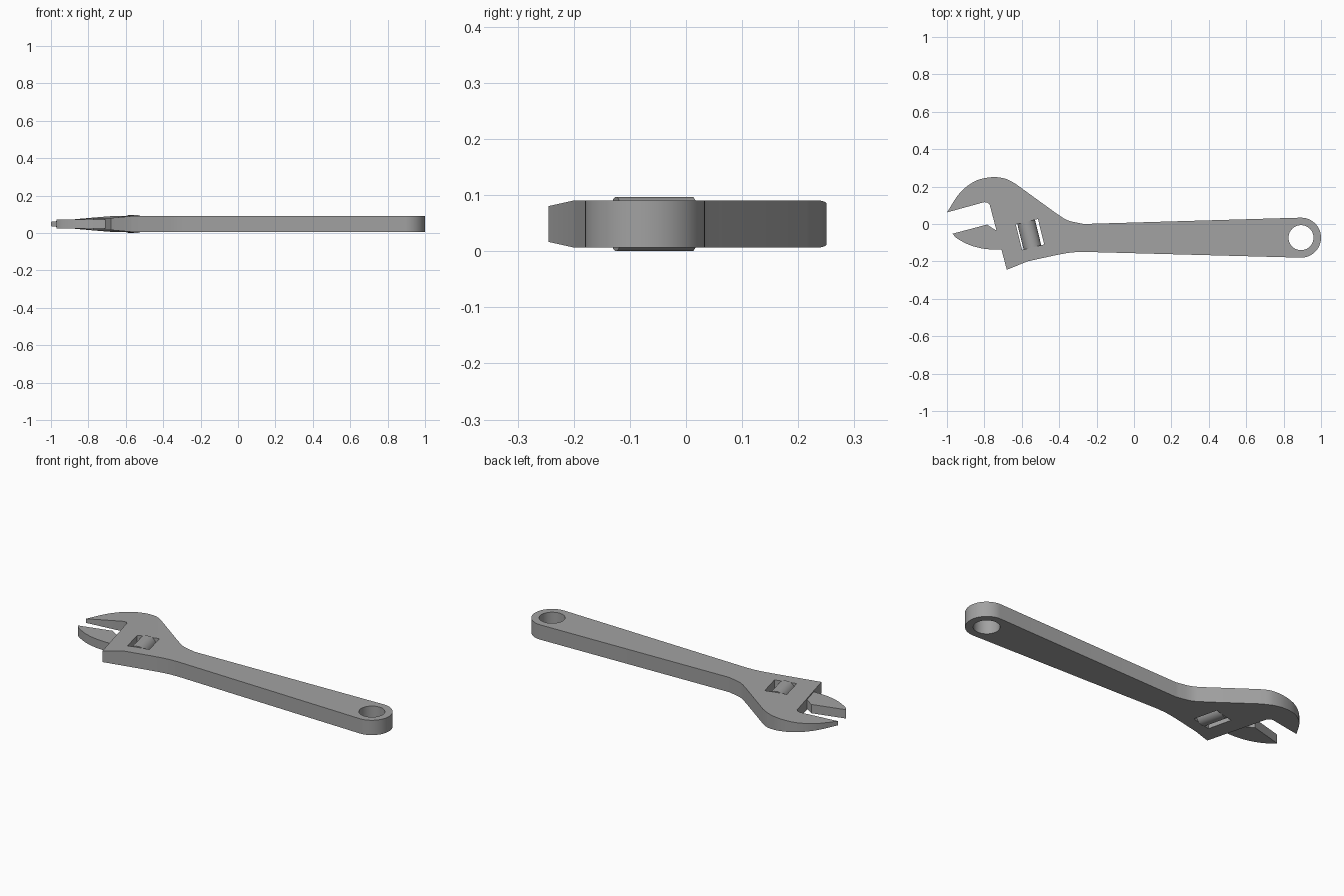
import bpy, bmesh, math
from mathutils import Vector, Matrix

if "Cube" in bpy.data.objects:
    bpy.data.objects.remove(bpy.data.objects["Cube"])

MID_Z = 0.0485
TILT = math.radians(13.8)            # head is turned relative to the handle
AXIS = Vector((-math.cos(TILT), -math.sin(TILT), 0))   # direction the jaws point

steel = bpy.data.materials.new("steel_grey")
steel.diffuse_color = (0.36, 0.36, 0.36, 1)
steel.use_nodes = True
steel.node_tree.nodes["Principled BSDF"].inputs["Base Color"].default_value = steel.diffuse_color


def smooth_path(pts, n=5):
    """Catmull-Rom curve through the points, ends included."""
    p = [Vector(q) for q in pts]
    p = [2 * p[0] - p[1]] + p + [2 * p[-1] - p[-2]]
    out = []
    for i in range(1, len(p) - 2):
        a, b, c, d = p[i - 1:i + 3]
        for k in range(n):
            t = k / n
            out.append(0.5 * (2 * b + (c - a) * t + (2 * a - 5 * b + 4 * c - d) * t**2
                              + (3 * b - a - 3 * c + d) * t**3))
    return out + [p[-2]]


def finish(bm, name):
    bmesh.ops.recalc_face_normals(bm, faces=bm.faces)
    me = bpy.data.meshes.new(name)
    bm.to_mesh(me)
    bm.free()
    ob = bpy.data.objects.new(name, me)
    bpy.context.collection.objects.link(ob)
    me.materials.append(steel)
    return ob


def slab(outline, half):
    """Flat plate with the given outline, centred on MID_Z."""
    bm = bmesh.new()
    face = bm.faces.new([bm.verts.new((p[0], p[1], MID_Z - half)) for p in outline])
    ext = bmesh.ops.extrude_face_region(bm, geom=[face])
    for v in ext["geom"]:
        if isinstance(v, bmesh.types.BMVert):
            v.co.z += 2 * half
    return bm


def cut(ob, cutter):
    cutter.hide_render = True
    m = ob.modifiers.new("cut", 'BOOLEAN')
    m.operation, m.solver, m.object = 'DIFFERENCE', 'EXACT', cutter
    bpy.context.view_layer.objects.active = ob
    bpy.ops.object.modifier_apply(modifier=m.name)
    bpy.data.objects.remove(cutter)


def shade(ob):
    bpy.ops.object.select_all(action='DESELECT')
    ob.select_set(True)
    bpy.context.view_layer.objects.active = ob
    bpy.ops.object.shade_smooth_by_angle(angle=math.radians(30))


# Body: fixed jaw, neck and handle in one outline
END, R = Vector((0.893, -0.073)), 0.107
outline = smooth_path([(-1.0, 0.062), (-0.932, 0.165), (-0.852, 0.228), (-0.765, 0.25),
                       (-0.69, 0.243), (-0.635, 0.216)])
outline += smooth_path([(-0.42, 0.06), (-0.355, 0.02), (-0.27, 0.0)])
outline += [END + R * Vector((math.cos(a), math.sin(a)))
            for a in (math.radians(90 - 180 * i / 24) for i in range(25))]
outline += smooth_path([(-0.27, -0.149), (-0.34, -0.153), (-0.42, -0.167)], 3)
outline += [(-0.57, -0.2), (-0.68, -0.245), (-0.772, 0.105), (-0.783, 0.114), (-0.8, 0.117)]
HALF, START = 0.042, 0.6
bm = slab(outline, HALF)
# thin the head towards the jaw tip
bmesh.ops.bisect_plane(bm, geom=bm.verts[:] + bm.edges[:] + bm.faces[:],
                       plane_co=AXIS * START, plane_no=AXIS)
for v in bm.verts:
    d = max(0, v.co.dot(AXIS) - START)
    v.co.z += math.copysign(0.085 * d, MID_Z - v.co.z)
body = finish(bm, "body_with_fixed_jaw")

# Hanging hole
bm = bmesh.new()
bmesh.ops.create_cone(bm, cap_ends=True, segments=40, radius1=0.067, radius2=0.067, depth=0.4,
                      matrix=Matrix.Translation((END.x, END.y, MID_Z)))
cut(body, finish(bm, "hole_cutter"))

# Window for the adjusting screw
WINDOW = Matrix.Translation((-0.556, -0.056, MID_Z)) @ Matrix.Rotation(TILT, 4, 'Z')
bm = bmesh.new()
bmesh.ops.create_cube(bm, size=1, matrix=WINDOW @ Matrix.Diagonal((0.122, 0.14, 0.4, 1)))
cut(body, finish(bm, "window_cutter"))
shade(body)

# Adjusting screw
bm = bmesh.new()
bmesh.ops.create_cone(bm, cap_ends=True, segments=32, radius1=0.0485, radius2=0.0485, depth=0.14,
                      matrix=WINDOW @ Matrix.Translation((-0.004, 0, 0))
                      @ Matrix.Rotation(math.pi / 2, 4, 'X'))
shade(finish(bm, "adjusting_screw"))

# Moving jaw, its root sits inside the body
jaw = smooth_path([(-0.71, -0.137), (-0.797, -0.133), (-0.877, -0.113),
                   (-0.946, -0.077), (-0.97, -0.052)])
jaw += [(-0.786, -0.003), (-0.733, -0.037), (-0.67, -0.05), (-0.645, -0.13)]
shade(finish(slab(jaw, 0.025), "moving_jaw"))
